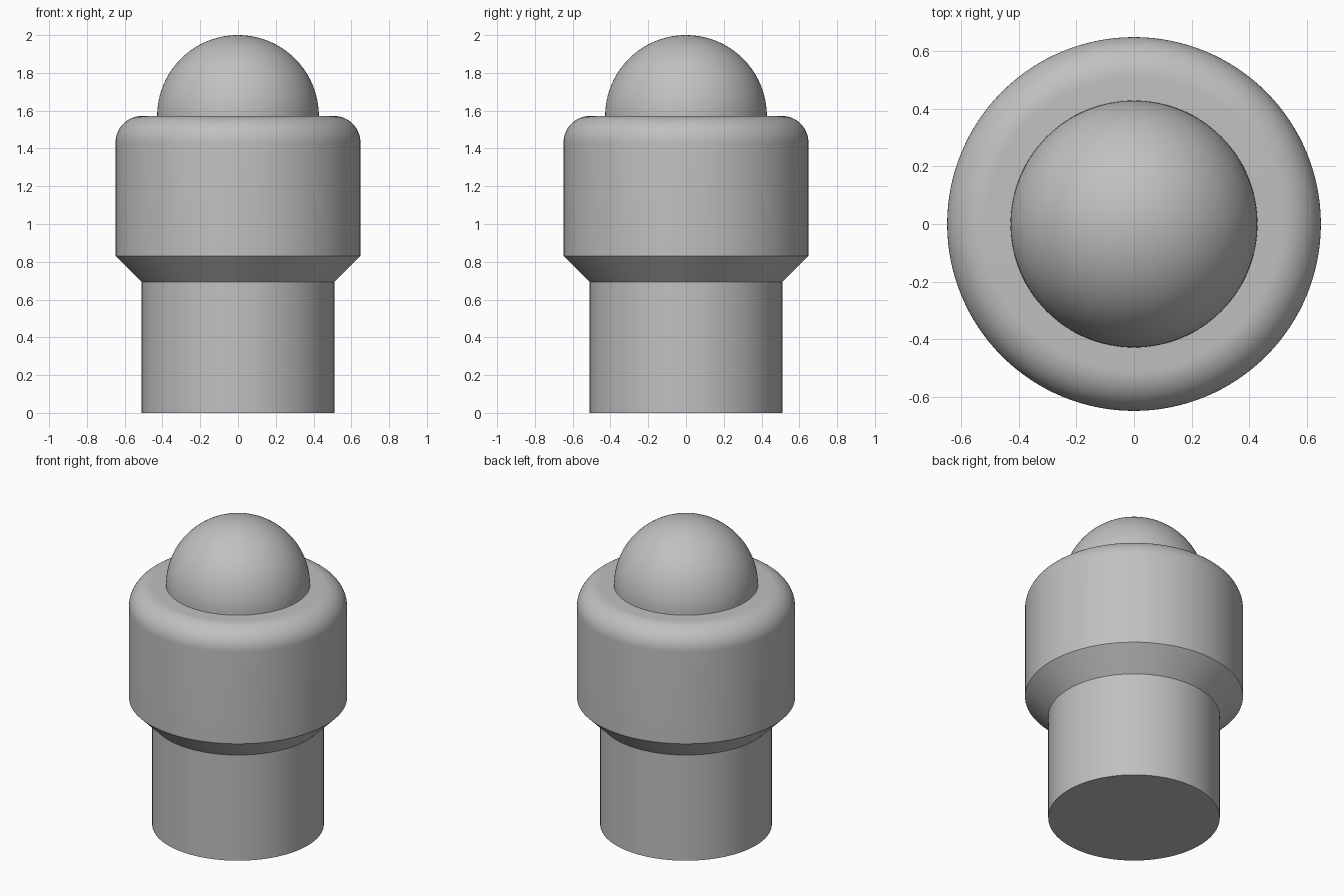
import bpy
import bmesh
from math import sin, cos, pi, radians
from mathutils import Matrix

cube = bpy.data.objects.get("Cube")
if cube:
    bpy.data.objects.remove(cube, do_unlink=True)

SEGMENTS = 128

grey = bpy.data.materials.new("plain_grey")
grey.use_nodes = True
colour = (0.53, 0.53, 0.53, 1)
grey.diffuse_color = colour
grey.node_tree.nodes["Principled BSDF"].inputs["Base Color"].default_value = colour


def arc(radius, centre_r, centre_z, steps):
    """Quarter circle from the outer side up to the top, as (r, z) points."""
    angles = [pi / 2 * i / steps for i in range(steps + 1)]
    return [(centre_r + radius * cos(a), centre_z + radius * sin(a)) for a in angles]


def lathe(name, profile):
    """Spin an (r, z) profile, running from axis to axis, around z."""
    bm = bmesh.new()
    verts = [bm.verts.new((r, 0, z)) for r, z in profile]
    edges = [bm.edges.new(pair) for pair in zip(verts, verts[1:])]
    bmesh.ops.spin(bm, geom=verts + edges, cent=(0, 0, 0), axis=(0, 0, 1),
                   angle=2 * pi, steps=SEGMENTS, use_merge=True)
    bmesh.ops.remove_doubles(bm, verts=bm.verts[:], dist=0.0001)
    bmesh.ops.recalc_face_normals(bm, faces=bm.faces[:])
    mesh = bpy.data.meshes.new(name)
    bm.to_mesh(mesh)
    bm.free()
    mesh.materials.append(grey)
    obj = bpy.data.objects.new(name, mesh)
    bpy.context.collection.objects.link(obj)
    bpy.ops.object.select_all(action="DESELECT")
    obj.select_set(True)
    bpy.context.view_layer.objects.active = obj
    bpy.ops.object.shade_smooth_by_angle(angle=radians(30))
    return obj


# Housing: straight stem, tapered underside, collar with rounded shoulder
stem_r, collar_r, shoulder_z, fillet = 0.51, 0.648, 1.572, 0.14
lathe("housing", [(0, 0), (stem_r, 0), (stem_r, 0.693), (collar_r, 0.831)]
      + arc(fillet, collar_r - fillet, shoulder_z - fillet, 16)
      + [(0, shoulder_z)])

# Ball: half sphere standing on the shoulder
lathe("ball", [(0, shoulder_z)] + arc(2 - shoulder_z, 0, shoulder_z, 32))
